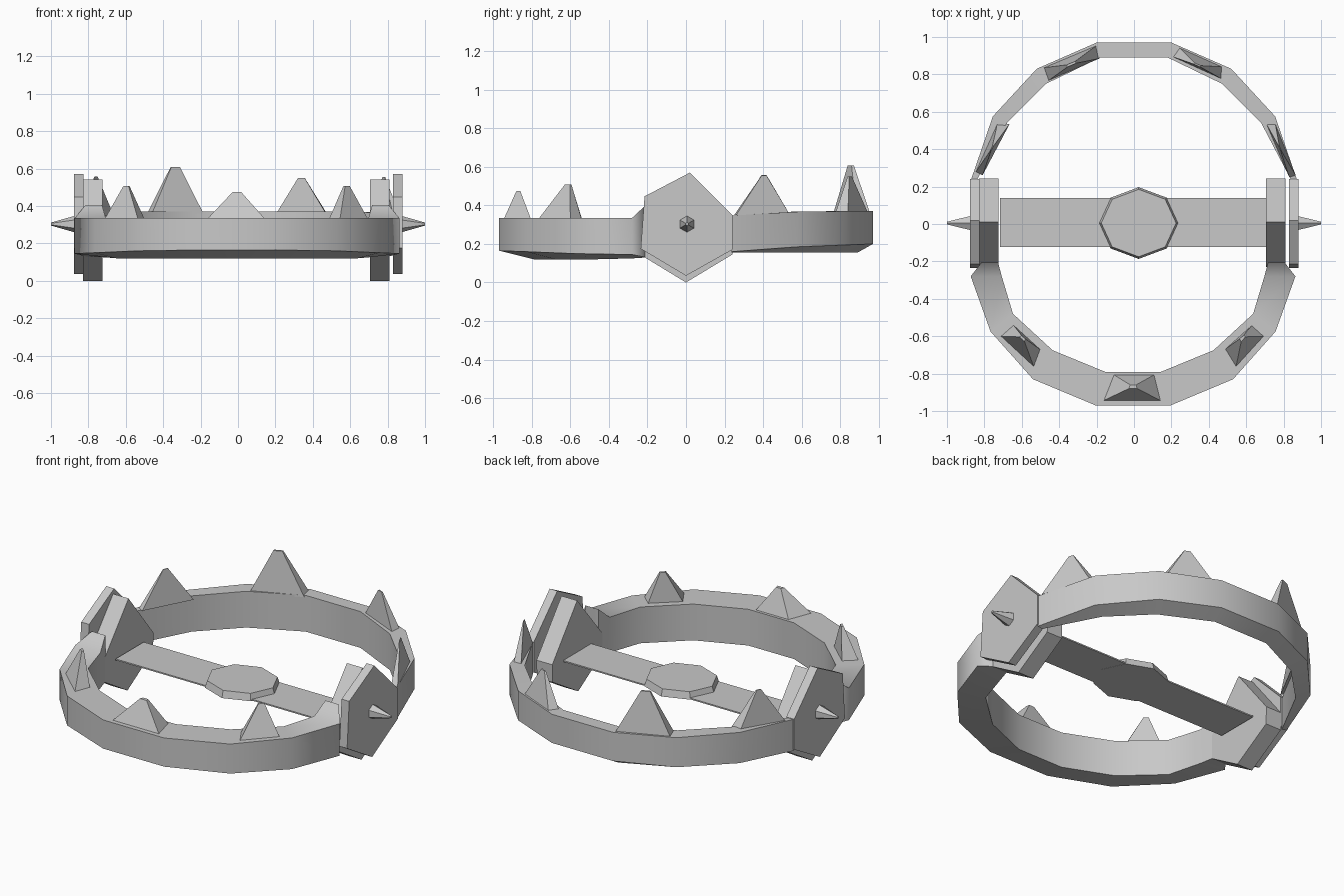
import bpy, bmesh, math
from mathutils import Vector

cube = bpy.data.objects.get("Cube")
if cube:
    bpy.data.objects.remove(cube, do_unlink=True)

GREY = (0.58, 0.58, 0.58, 1.0)
steel = bpy.data.materials.new("steel_grey")
steel.diffuse_color = GREY
steel.use_nodes = True
steel.node_tree.nodes["Principled BSDF"].inputs["Base Color"].default_value = GREY


def loft(name, rings, smooth=False):
    """Skin a list of equal-length vertex rings and cap both ends."""
    bm = bmesh.new()
    rows = [[bm.verts.new(p) for p in ring] for ring in rings]
    n = len(rows[0])
    for a, b in zip(rows, rows[1:]):
        for i in range(n):
            j = (i + 1) % n
            bm.faces.new((a[i], a[j], b[j], b[i]))
    bm.faces.new(rows[0])
    bm.faces.new(rows[-1])
    bmesh.ops.recalc_face_normals(bm, faces=bm.faces)
    mesh = bpy.data.meshes.new(name)
    bm.to_mesh(mesh)
    bm.free()
    mesh.materials.append(steel)
    obj = bpy.data.objects.new(name, mesh)
    bpy.context.collection.objects.link(obj)
    if smooth:
        bpy.ops.object.select_all(action='DESELECT')
        obj.select_set(True)
        bpy.context.view_layer.objects.active = obj
        bpy.ops.object.shade_smooth_by_angle(angle=math.radians(58))
    return obj


def jaw(name, half, cx):
    """Half profile stations: outer xy, inner xy, top, outer bottom, inner bottom."""
    def ring(s, side):
        (ox, oy), (ix, iy), top, bo, bi = s
        return [(cx + side * ox, oy, top), (cx + side * ix, iy, top),
                (cx + side * ix, iy, bi), (cx + side * ox, oy, bo)]
    loft(name, [ring(s, 1) for s in half] + [ring(s, -1) for s in reversed(half)], True)


# Jaws, from the hinge round to the middle
jaw("front_jaw", [
    ((0.81, -0.205), (0.722, -0.205), 0.405, 0.13, 0.13),
    ((0.868, -0.28), (0.702, -0.28), 0.335, 0.145, 0.125),
    ((0.762, -0.575), (0.642, -0.48), 0.335, 0.15, 0.12),
    ((0.535, -0.83), (0.43, -0.675), 0.335, 0.16, 0.12),
    ((0.20, -0.97), (0.15, -0.79), 0.335, 0.165, 0.12)], -0.005)
jaw("back_jaw", [
    ((0.872, 0.235), (0.84, 0.235), 0.347, 0.16, 0.155),
    ((0.755, 0.575), (0.68, 0.54), 0.367, 0.185, 0.155),
    ((0.52, 0.83), (0.47, 0.75), 0.37, 0.195, 0.155),
    ((0.20, 0.97), (0.18, 0.89), 0.37, 0.20, 0.155)], 0.0)


# Teeth: four base corners, blunt tip
def tooth(name, base, z0, tip, r=0.015):
    c = Vector((sum(p[0] for p in base) / 4, sum(p[1] for p in base) / 4))
    long = max((Vector(p) - c).length for p in base)
    top = [(tip[0] + (p[0] - c.x) * r / long, tip[1] + (p[1] - c.y) * r / long, tip[2])
           for p in base]
    loft(name, [[(x, y, z0) for x, y in base], top])


tooth("front_tooth_middle", [(-0.165, -0.945), (0.145, -0.945), (0.11, -0.805), (-0.11, -0.805)],
      0.33, (-0.005, -0.87, 0.475), 0.025)
tooth("front_tooth_left", [(0.487, -0.67), (0.545, -0.765), (0.695, -0.60), (0.63, -0.542)],
      0.33, (0.58, -0.61, 0.508), 0.02)
tooth("front_tooth_right", [(-0.50, -0.672), (-0.535, -0.765), (-0.713, -0.60), (-0.645, -0.54)],
      0.33, (-0.595, -0.61, 0.508), 0.02)
tooth("back_tooth_right", [(-0.485, 0.835), (-0.20, 0.955), (-0.185, 0.885), (-0.46, 0.765)],
      0.36, (-0.335, 0.855, 0.608), 0.027)
tooth("back_tooth_left", [(0.24, 0.945), (0.475, 0.84), (0.47, 0.775), (0.205, 0.895)],
      0.36, (0.34, 0.85, 0.55), 0.02)
tooth("side_tooth_right", [(-0.73, 0.54), (-0.665, 0.535), (-0.81, 0.26), (-0.845, 0.28)],
      0.35, (-0.76, 0.405, 0.558))
tooth("side_tooth_left", [(0.705, 0.54), (0.755, 0.54), (0.865, 0.26), (0.83, 0.25)],
      0.35, (0.78, 0.405, 0.555))

# Hinge plates: uneven hexagons stacked in pairs, with a spike on the outside
OUTER = [(0.02, 0.57), (0.24, 0.35), (0.24, 0.17), (0, 0.035), (-0.235, 0.175), (-0.215, 0.447)]
INNER = [(0.01, 0.542), (0.243, 0.25), (0.24, 0.145), (0, 0), (-0.23, 0.14), (-0.225, 0.26)]


def plate(name, profile, x0, x1):
    loft(name, [[(x, y, z) for y, z in profile] for x in (x0, x1)])


plate("inner_plate_left", INNER, 0.707, 0.81)
plate("outer_plate_left", OUTER, 0.83, 0.88)
plate("inner_plate_right", INNER, -0.828, -0.725)
plate("outer_plate_right", OUTER, -0.878, -0.826)


def hexagon(x, r):
    return [(x, 0.005 + r * math.sin(math.tau * k / 6), 0.303 + r * math.cos(math.tau * k / 6))
            for k in range(6)]


for side, word in ((1, "left"), (-1, "right")):
    loft("hinge_spike_" + word, [hexagon(side * 0.87, 0.045), hexagon(side * 1.0, 0.008)])

# Cross bar and octagonal trigger pan
loft("cross_bar", [[(x, -0.122, 0.228), (x, 0.14, 0.228), (x, 0.14, 0.236), (x, -0.122, 0.236)]
                   for x in (-0.717, 0.71)])


def octagon(z, r):
    return [(0.025 + r * math.cos(math.tau * k / 8),
             0.005 + 0.9 * r * math.sin(math.tau * k / 8), z) for k in range(8)]


loft("trigger_pan", [octagon(0.227, 0.213), octagon(0.268, 0.2)])
